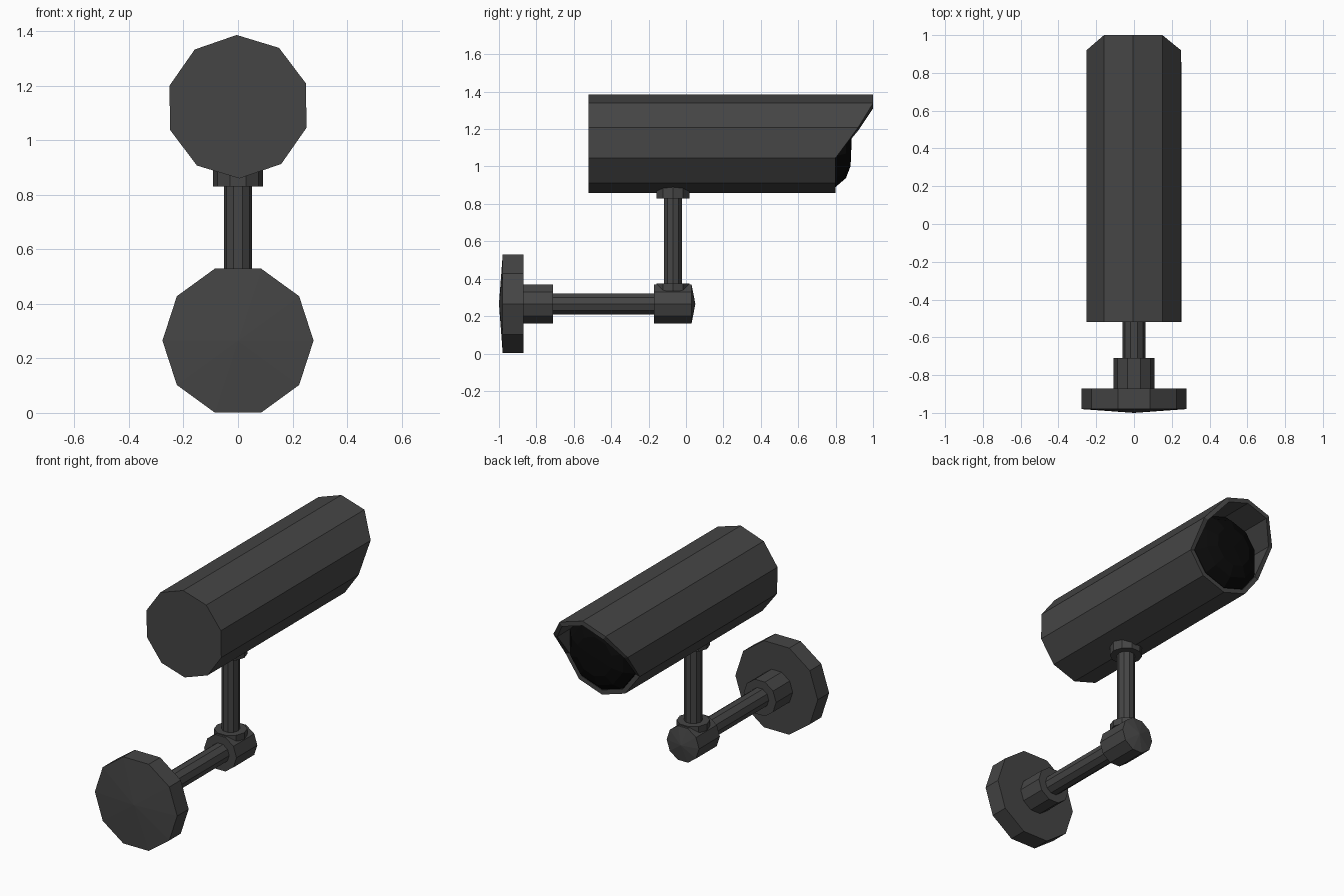
import bpy, bmesh, math

if "Cube" in bpy.data.objects:
    bpy.data.objects.remove(bpy.data.objects["Cube"])

SIDES = 10


def material(name, value):
    m = bpy.data.materials.new(name)
    m.diffuse_color = (value, value, value, 1)
    m.use_nodes = True
    m.node_tree.nodes["Principled BSDF"].inputs["Base Color"].default_value = m.diffuse_color
    return m


charcoal = material("charcoal", 0.06)
black = material("black_glass", 0.003)


def lathe(name, profile, center, axis, mat, turn=0.0):
    """Ten-sided solid from (radius, position) rings along an axis.
    A position may be a list holding one value per side."""
    bm = bmesh.new()
    cx, cy, cz = center
    rings = []
    for r, p in profile:
        ring = []
        for i in range(1 if r == 0 else SIDES):
            a = 2 * math.pi * i / SIDES + turn
            t = p[i] if isinstance(p, list) else p
            u, v = r * math.cos(a), r * math.sin(a)
            co = (cx + u, t, cz + v) if axis == 'Y' else (cx + u, cy + v, t)
            ring.append(bm.verts.new(co))
        rings.append(ring)
    for a, b in zip(rings, rings[1:]):
        for i in range(SIDES):
            j = (i + 1) % SIDES
            if len(a) == 1:
                bm.faces.new((a[0], b[i], b[j]))
            elif len(b) == 1:
                bm.faces.new((a[i], a[j], b[0]))
            else:
                bm.faces.new((a[i], a[j], b[j], b[i]))
    bmesh.ops.recalc_face_normals(bm, faces=bm.faces)
    mesh = bpy.data.meshes.new(name)
    bm.to_mesh(mesh)
    bm.free()
    mesh.materials.append(mat)
    ob = bpy.data.objects.new(name, mesh)
    bpy.context.collection.objects.link(ob)
    return ob


ARM = (0, 0, 0.265)
POST = (0, -0.07, 0)
BODY = (0, 0, 1.1225)

# wall plate with a slightly pointed back, and its socket
lathe("wall_plate", [(0, -1.0), (0.277, -0.98), (0.277, -0.87), (0, -0.87)],
      ARM, 'Y', charcoal)
lathe("wall_socket", [(0, -0.88), (0.109, -0.88), (0.109, -0.71), (0, -0.71)],
      ARM, 'Y', charcoal)

# horizontal arm and elbow joint
lathe("arm", [(0, -0.75), (0.06, -0.75), (0.06, -0.14), (0, -0.14)],
      ARM, 'Y', charcoal)
lathe("elbow_joint", [(0, -0.17), (0.109, -0.17), (0.109, 0.03), (0, 0.05)],
      ARM, 'Y', charcoal)

# vertical post with a collar at each end
lathe("post", [(0, 0.3), (0.051, 0.3), (0.051, 0.9), (0, 0.9)],
      POST, 'Z', charcoal)
for name, low, high in (("lower_collar", 0.335, 0.375), ("upper_collar", 0.83, 0.895)):
    lathe(name, [(0, low), (0.092, low), (0.092, high), (0, high)],
          POST, 'Z', charcoal)

# hollow housing: the front rim slants forward into a sun visor
turn = math.radians(90 + 1.1)
rim = [1.0, 1.0, 0.92] + [0.80] * 5 + [0.92, 1.0]
lathe("housing", [(0, -0.52), (0.263, -0.52), (0.263, rim), (0.235, rim),
                  (0.235, 0.74), (0, 0.74)], BODY, 'Y', charcoal, turn)

# dark domed lens inside the opening
lathe("lens", [(0, 0.73), (0.232, 0.73), (0.232, 0.80), (0.185, 0.855),
               (0.12, 0.88), (0, 0.885)], BODY, 'Y', black, turn)
